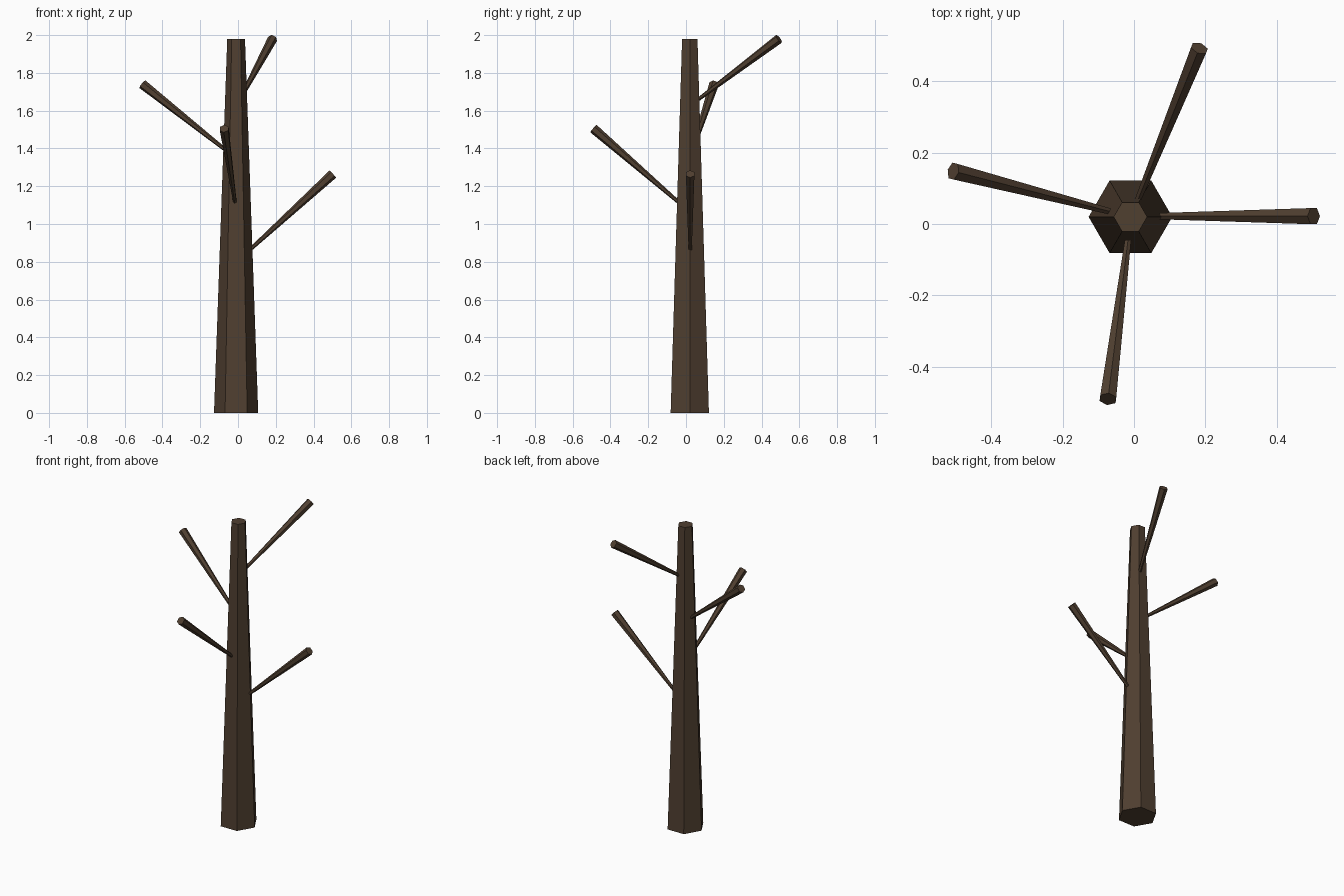
import bpy
from mathutils import Vector, Quaternion

cube = bpy.data.objects.get("Cube")
if cube:
    bpy.data.objects.remove(cube, do_unlink=True)

bark = bpy.data.materials.new("dark brown bark")
bark.use_nodes = True
colour = (0.08, 0.05, 0.03, 1)
bark.diffuse_color = colour
bark.node_tree.nodes["Principled BSDF"].inputs["Base Color"].default_value = colour


def tapered_limb(name, start, end, r_start, r_end, roll=0.0):
    """Six-sided tapered limb running from start to end."""
    start, end = Vector(start), Vector(end)
    axis = end - start
    bpy.ops.mesh.primitive_cone_add(vertices=6, radius1=r_start, radius2=r_end,
                                    depth=axis.length, location=(start + end) / 2)
    limb = bpy.context.object
    limb.name = name
    limb.rotation_mode = 'QUATERNION'
    limb.rotation_quaternion = (axis.to_track_quat('Z', 'Y')
                                @ Quaternion((0, 0, 1), roll))
    limb.data.materials.append(bark)
    return limb


# Trunk, with corners pointing to the left and right
trunk_x, trunk_y = -0.01, 0.02
trunk = tapered_limb("trunk", (trunk_x, trunk_y, 0), (trunk_x, trunk_y, 1.98), 0.117, 0.047)
trunk.rotation_quaternion = Quaternion((0, 0, 1), 0.5235988)

# Branches: where each leaves the bark, and its tip; they widen outwards
branches = {
    "left_branch": ((0.07, 0.022, 0.87), (0.503, 0.022, 1.265)),
    "front_branch": ((-0.017, -0.047, 1.122), (-0.073, -0.49, 1.505)),
    "right_branch": ((-0.07, 0.036, 1.395), (-0.506, 0.148, 1.74)),
    "back_branch": ((0.012, 0.07, 1.663), (0.183, 0.492, 1.98)),
}
for name, (root, tip) in branches.items():
    root, tip = Vector(root), Vector(tip)
    inner = root - (tip - root) * 0.06
    tapered_limb(name, inner, tip, 0.009, 0.026)
